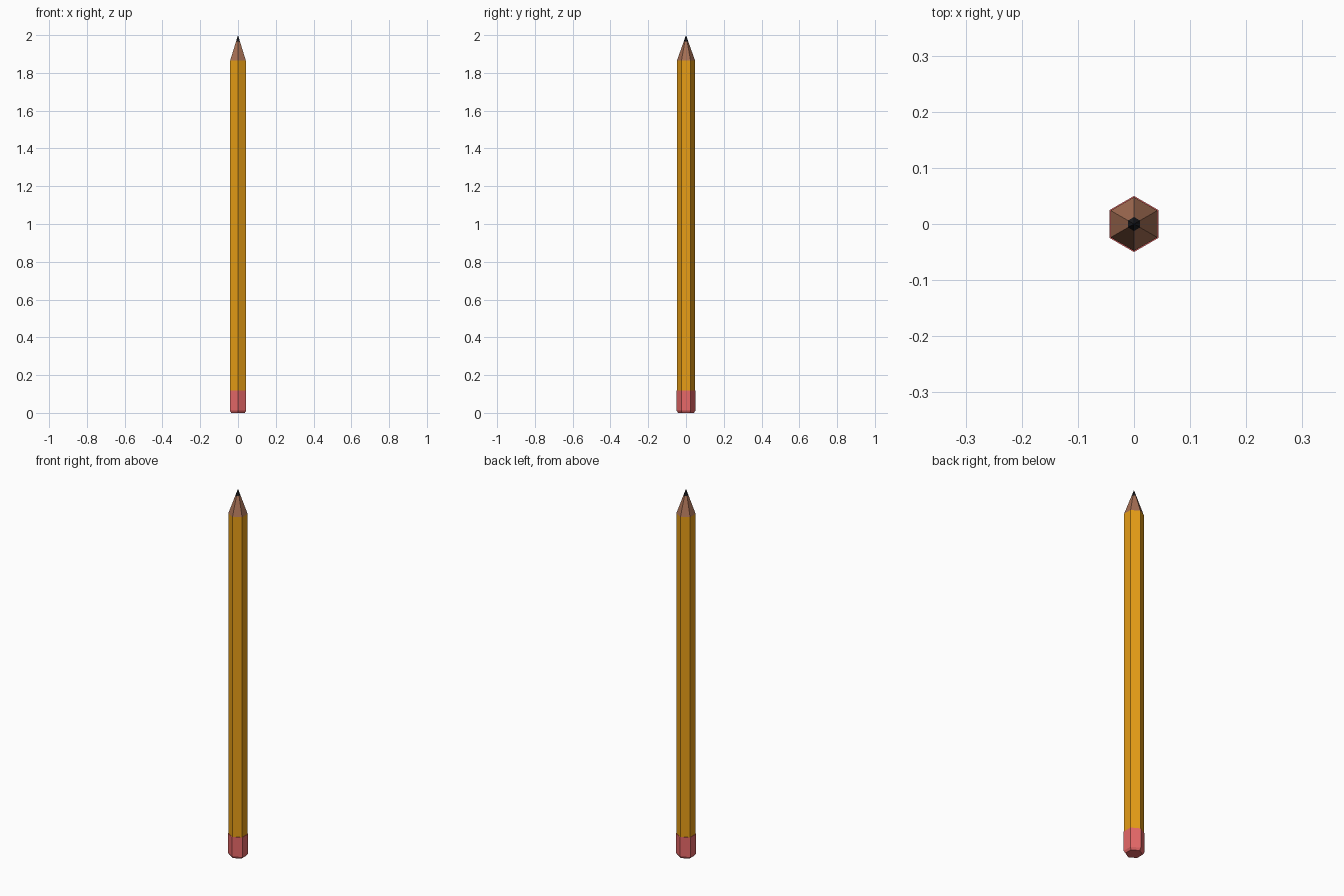
import bpy, bmesh, math

if "Cube" in bpy.data.objects:
    bpy.data.objects.remove(bpy.data.objects["Cube"])


def material(name, rgb):
    m = bpy.data.materials.new(name)
    m.diffuse_color = (*rgb, 1)
    m.use_nodes = True
    m.node_tree.nodes["Principled BSDF"].inputs["Base Color"].default_value = m.diffuse_color
    return m


def hex_part(name, profile, mat):
    """Closed six-sided solid from (radius, z) rings; radius 0 makes a point."""
    bm = bmesh.new()
    rings = []
    for r, z in profile:
        if r == 0:
            rings.append([bm.verts.new((0, 0, z))] * 6)
        else:
            angles = [math.radians(30 + 60 * i) for i in range(6)]
            rings.append([bm.verts.new((r * math.cos(a), r * math.sin(a), z)) for a in angles])
    for low, high in zip(rings, rings[1:]):
        for i in range(6):
            j = (i + 1) % 6
            bm.faces.new(list(dict.fromkeys((low[i], low[j], high[j], high[i]))))
    for ring in (rings[0], rings[-1]):
        if len(set(ring)) == 6:
            bm.faces.new(ring)
    bmesh.ops.recalc_face_normals(bm, faces=bm.faces)
    mesh = bpy.data.meshes.new(name)
    bm.to_mesh(mesh)
    bm.free()
    mesh.materials.append(mat)
    ob = bpy.data.objects.new(name, mesh)
    bpy.context.collection.objects.link(ob)
    return ob


R = 0.048                      # body radius
TOP, LEAD = 1.865, 1.965       # start of sharpened wood, start of lead
r_lead = R * (2 - LEAD) / (2 - TOP)

# eraser with chamfered bottom
hex_part("eraser", [(0.042, 0), (0.05, 0.012), (0.05, 0.118)], material("pink rubber", (0.80, 0.14, 0.14)))
# painted shaft
hex_part("shaft", [(R, 0.118), (R, TOP)], material("yellow paint", (0.80, 0.34, 0.008)))
# sharpened wood
hex_part("wood_tip", [(R, TOP), (r_lead, LEAD)], material("bare wood", (0.38, 0.16, 0.09)))
# lead point
hex_part("lead", [(r_lead, LEAD), (0, 2.0)], material("graphite", (0.012, 0.012, 0.015)))
